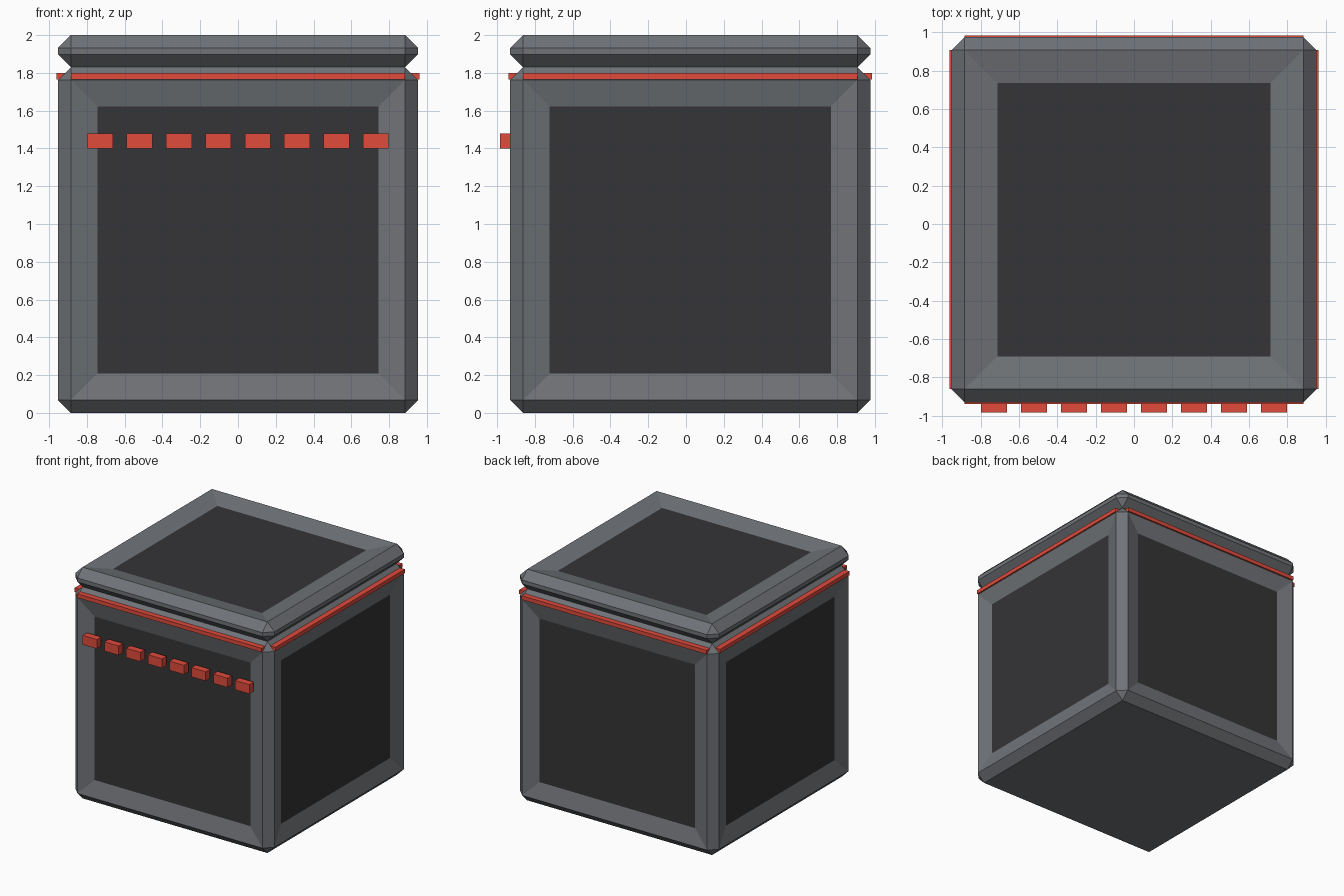
import bpy, bmesh
from mathutils import Matrix

if "Cube" in bpy.data.objects:
    bpy.data.objects.remove(bpy.data.objects["Cube"])

CY = 0.0225      # body centre in y (buttons stick out in front)
HALF = 0.953     # half width of body and lid
CHAMFER = 0.068


def material(name, rgb):
    m = bpy.data.materials.new(name)
    m.diffuse_color = (*rgb, 1)
    m.use_nodes = True
    m.node_tree.nodes["Principled BSDF"].inputs["Base Color"].default_value = m.diffuse_color
    return m


GREY = material("frame_grey", (0.16, 0.17, 0.185))
DARK = material("panel_dark", (0.035, 0.035, 0.038))
RED = material("trim_red", (0.75, 0.07, 0.045))


def new_box(lo, hi):
    bm = bmesh.new()
    size = [b - a for a, b in zip(lo, hi)]
    mid = [(a + b) / 2 for a, b in zip(lo, hi)]
    mat = Matrix.Translation(mid) @ Matrix.Diagonal((*size, 1))
    bmesh.ops.create_cube(bm, size=1, matrix=mat)
    return bm


def finish(bm, name, *mats):
    bmesh.ops.recalc_face_normals(bm, faces=bm.faces)
    me = bpy.data.meshes.new(name)
    bm.to_mesh(me)
    bm.free()
    for m in mats:
        me.materials.append(m)
    ob = bpy.data.objects.new(name, me)
    bpy.context.collection.objects.link(ob)
    return ob


def panelled_block(name, z0, z1, inset, wants_panel):
    """Chamfered block whose chosen faces slope in to a recessed dark panel."""
    bm = new_box((-HALF, CY - HALF, z0), (HALF, CY + HALF, z1))
    bmesh.ops.bevel(bm, geom=bm.edges[:], offset=CHAMFER, segments=1,
                    profile=0.5, affect='EDGES')
    bm.normal_update()
    panels = [f for f in bm.faces if wants_panel(f.normal)]
    bmesh.ops.inset_individual(bm, faces=panels, thickness=inset,
                               depth=-0.035, use_even_offset=True)
    for f in panels:
        f.material_index = 1
    return finish(bm, name, GREY, DARK)


# Body with four recessed side panels, and lid with one on top
panelled_block("body", 0, 1.83, 0.14, lambda n: max(abs(n.x), abs(n.y)) > 0.99)
panelled_block("lid", 1.83, 2.0, 0.172, lambda n: n.z > 0.99)

# Red trim strips around the seam, one per side
L, IN, OUT = HALF - CHAMFER, 0.90, 0.962
for side, s in (("right", 1), ("left", -1)):
    xs = sorted((s * IN, s * OUT))
    finish(new_box((xs[0], CY - L, 1.766), (xs[1], CY + L, 1.80)),
           f"trim_{side}", RED)
for side, s in (("back", 1), ("front", -1)):
    ys = sorted((CY + s * IN, CY + s * OUT))
    finish(new_box((-L, ys[0], 1.766), (L, ys[1], 1.80)), f"trim_{side}", RED)

# Row of eight red blocks on the front
for i in range(8):
    x = (i - 3.5) * 0.2085
    finish(new_box((x - 0.068, -0.985, 1.40), (x + 0.068, -0.925, 1.48)),
           f"front_block_{i + 1}", RED)
